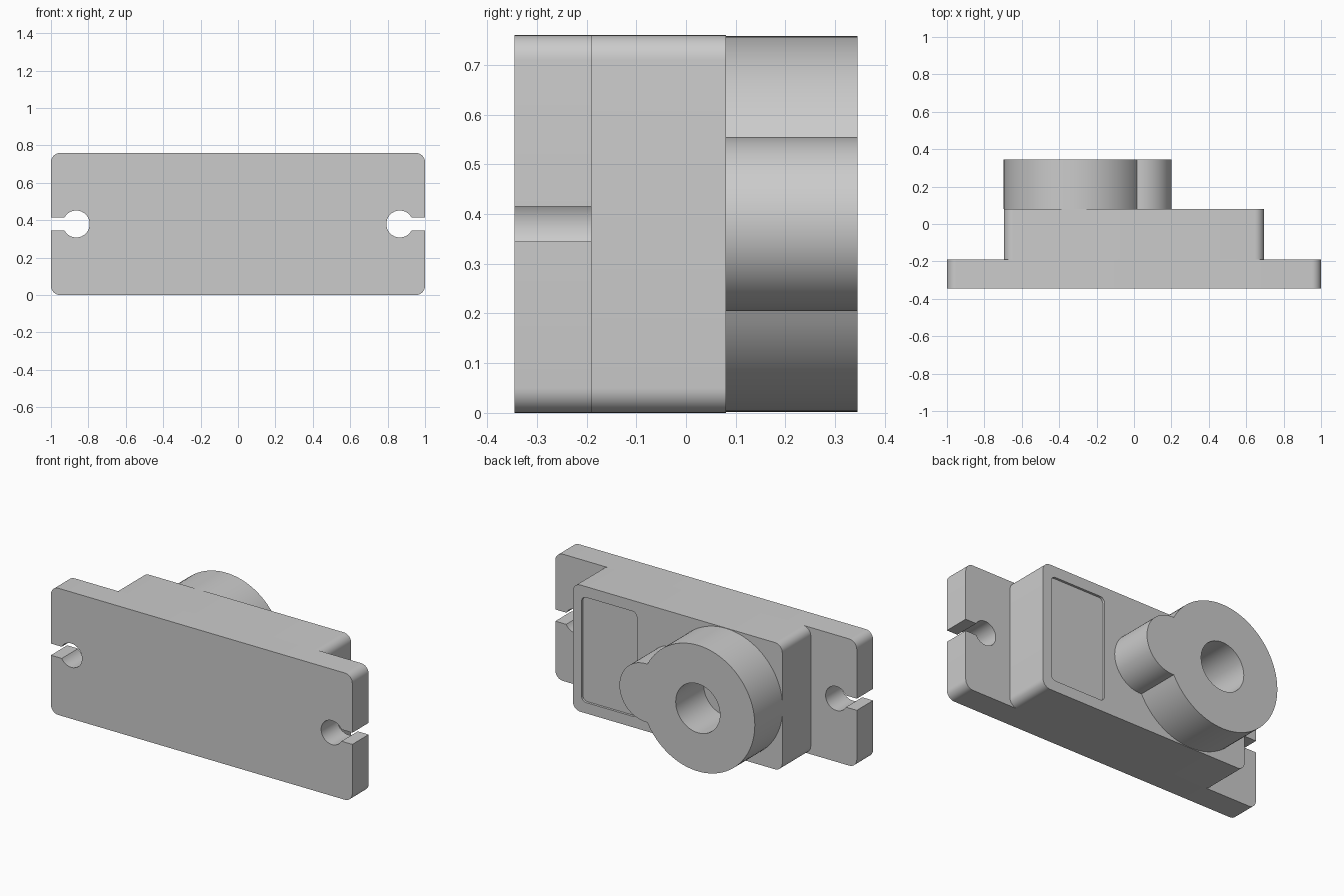
import bpy, bmesh
from math import cos, sin, pi, atan2, sqrt, asin

cube = bpy.data.objects.get("Cube")
if cube:
    bpy.data.objects.remove(cube, do_unlink=True)

grey = bpy.data.materials.new("plain grey")
grey.use_nodes = True
grey.diffuse_color = (0.6, 0.6, 0.6, 1)
grey.node_tree.nodes["Principled BSDF"].inputs["Base Color"].default_value = grey.diffuse_color

MID = 0.38  # height of the centre line


def arc(cx, cz, r, a0, a1, n):
    return [(cx + r * cos(a0 + (a1 - a0) * i / n), cz + r * sin(a0 + (a1 - a0) * i / n))
            for i in range(n + 1)]


def rounded_rect(x0, x1, z0, z1, r, n=8):
    centres = [(x1 - r, z1 - r), (x0 + r, z1 - r), (x0 + r, z0 + r), (x1 - r, z0 + r)]
    return [p for k, (cx, cz) in enumerate(centres)
            for p in arc(cx, cz, r, k * pi / 2, (k + 1) * pi / 2, n)]


def prism(name, outline, y0, y1):
    """Extrude an x-z outline from y0 to y1."""
    bm = bmesh.new()
    face = bm.faces.new([bm.verts.new((x, y0, z)) for x, z in outline])
    ext = bmesh.ops.extrude_face_region(bm, geom=[face])
    moved = [v for v in ext["geom"] if isinstance(v, bmesh.types.BMVert)]
    bmesh.ops.translate(bm, verts=moved, vec=(0, y1 - y0, 0))
    bmesh.ops.recalc_face_normals(bm, faces=bm.faces)
    mesh = bpy.data.meshes.new(name)
    bm.to_mesh(mesh)
    bm.free()
    mesh.materials.append(grey)
    obj = bpy.data.objects.new(name, mesh)
    bpy.context.collection.objects.link(obj)
    return obj


def select_only(obj):
    bpy.ops.object.select_all(action='DESELECT')
    obj.select_set(True)
    bpy.context.view_layer.objects.active = obj


def cut(obj, cutter):
    mod = obj.modifiers.new("cut", 'BOOLEAN')
    mod.operation, mod.solver, mod.object = 'DIFFERENCE', 'EXACT', cutter
    select_only(obj)
    bpy.ops.object.modifier_apply(modifier=mod.name)
    bpy.data.objects.remove(cutter, do_unlink=True)


# Mounting plate with a keyhole slot at each end
hole_r, slot = 0.072, 0.035
a = asin(slot / hole_r)
keyhole = [(1, MID - slot)] + arc(0.865, MID, hole_r, -a, a - 2 * pi, 32) + [(1, MID + slot)]
corner = arc(0.95, 0.71, 0.05, 0, pi / 2, 8)
right_half = [(x, 2 * MID - z) for x, z in reversed(corner)] + keyhole + corner
left_half = [(-x, z) for x, z in reversed(right_half)]
plate = prism("mounting_plate", right_half + left_half, -0.345, -0.19)

# Main body with a shallow label recess on its back
body = prism("main_body", rounded_rect(-0.695, 0.695, 0, 2 * MID, 0.05), -0.19, 0.08)
cut(body, prism("recess_cutter", rounded_rect(0.27, 0.637, 0.065, 0.695, 0.03), 0.066, 0.12))

# Boss: a large cylinder merged with a small side lobe, bored through
big, small, cx, d = 0.378, 0.175, -0.32, 0.345
along = (d * d + big * big - small * small) / (2 * d)
h = sqrt(big * big - along * along)
t, s = atan2(h, along), atan2(h, along - d)
outline = arc(cx, MID, big, t, 2 * pi - t, 72) + arc(cx + d, MID, small, -s, s, 32)[1:-1]
boss = prism("output_boss", outline, 0.08, 0.345)
cut(boss, prism("bore_cutter", arc(cx, MID, 0.147, 0, 2 * pi * 47 / 48, 47), 0.0, 0.4))

for obj in (plate, body, boss):
    select_only(obj)
    bpy.ops.object.shade_smooth_by_angle(angle=pi / 6)
